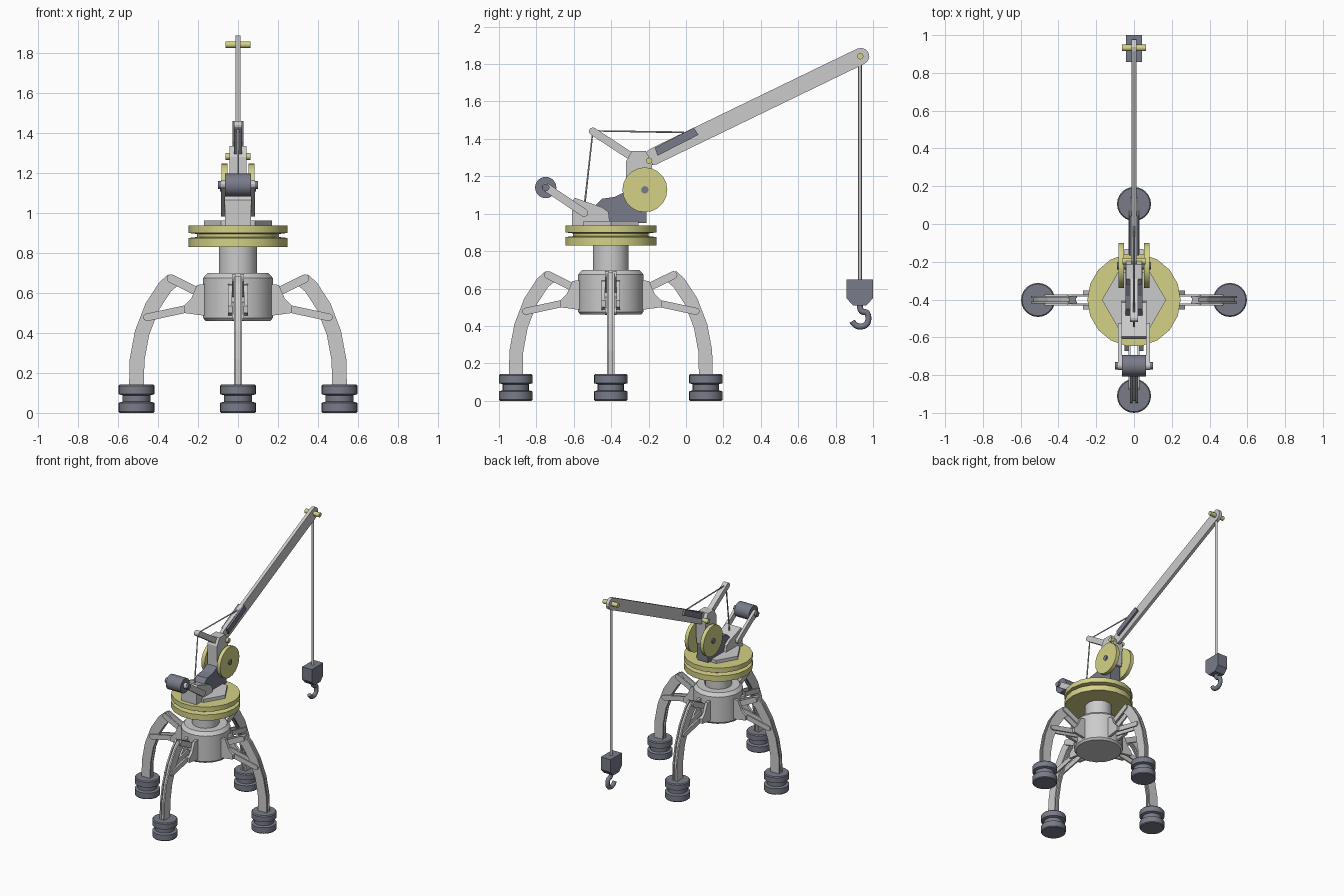
import bpy, bmesh
from math import sin, cos, pi, atan2
from mathutils import Matrix, Vector

if "Cube" in bpy.data.objects:
    bpy.data.objects.remove(bpy.data.objects["Cube"])

TY = -0.402  # tower axis


def material(name, rgb):
    m = bpy.data.materials.new(name)
    m.diffuse_color = (*rgb, 1)
    m.use_nodes = True
    m.node_tree.nodes["Principled BSDF"].inputs["Base Color"].default_value = m.diffuse_color
    return m


YELLOW = material("yellow", (0.66, 0.64, 0.24))
DARK = material("dark_grey", (0.19, 0.20, 0.25))


def finish(name, bm, mat=None, smooth=False):
    bmesh.ops.recalc_face_normals(bm, faces=bm.faces)
    me = bpy.data.meshes.new(name)
    bm.to_mesh(me)
    bm.free()
    ob = bpy.data.objects.new(name, me)
    bpy.context.collection.objects.link(ob)
    if mat:
        me.materials.append(mat)
    if smooth:
        bpy.ops.object.select_all(action='DESELECT')
        ob.select_set(True)
        bpy.context.view_layer.objects.active = ob
        bpy.ops.object.shade_smooth_by_angle(angle=0.6)
    return ob


def plate(name, pts, spans, mat=None):
    """Side profile (y, z) extruded over one or more x spans."""
    bm = bmesh.new()
    for a, b in spans:
        f = bm.faces.new([bm.verts.new((a, y, z)) for y, z in pts])
        r = bmesh.ops.extrude_face_region(bm, geom=[f])
        vs = [v for v in r['geom'] if isinstance(v, bmesh.types.BMVert)]
        bmesh.ops.translate(bm, verts=vs, vec=(b - a, 0, 0))
    return finish(name, bm, mat)


def pair(a, b):
    return [(a, b), (-b, -a)]


def capsule(p, q, r, n=6):
    """Rounded bar outline from p to q."""
    t = atan2(q[1] - p[1], q[0] - p[0])
    end = lambda c, s: [(c[0] + r * cos(s + pi * i / n), c[1] + r * sin(s + pi * i / n))
                        for i in range(n + 1)]
    return end(q, t - pi / 2) + end(p, t + pi / 2)


def lathe(name, prof, n, mat=None, loc=(0, TY, 0), phase=0.0):
    """Stack of (radius, z) rings around the z axis."""
    bm = bmesh.new()
    rings = [[bm.verts.new((r * cos(phase + 2 * pi * i / n), r * sin(phase + 2 * pi * i / n), z))
              for i in range(n)] for r, z in prof]
    for a, b in zip(rings, rings[1:]):
        for i in range(n):
            bm.faces.new((a[i], a[(i + 1) % n], b[(i + 1) % n], b[i]))
    bm.faces.new(rings[0])
    bm.faces.new(rings[-1])
    ob = finish(name, bm, mat, True)
    ob.location = loc
    return ob


def cross_pin(name, y, z, r, spans, mat=None, n=24):
    bm = bmesh.new()
    for a, b in spans:
        m = Matrix.Translation(((a + b) / 2, y, z)) @ Matrix.Rotation(pi / 2, 4, 'Y')
        bmesh.ops.create_cone(bm, cap_ends=True, segments=n, radius1=r, radius2=r,
                              depth=b - a, matrix=m)
    return finish(name, bm, mat, True)


def tube(name, pts, r, mat=None, smooth=False):
    cu = bpy.data.curves.new(name, 'CURVE')
    cu.dimensions = '3D'
    cu.bevel_depth, cu.bevel_resolution, cu.use_fill_caps = r, 2, True
    sp = cu.splines.new('NURBS' if smooth else 'POLY')
    sp.points.add(len(pts) - 1)
    for p, (y, z) in zip(sp.points, pts):
        p.co = (0, y, z, 1)
    if smooth:
        sp.use_endpoint_u, sp.order_u = True, 3
    ob = bpy.data.objects.new(name, cu)
    bpy.context.collection.objects.link(ob)
    if mat:
        cu.materials.append(mat)
    return ob


# Tower body, neck, slewing ring and deck
lathe("tower_body", [(.165, .46), (.178, .475), (.178, .675), (.155, .70)], 16, phase=pi / 16)
lathe("tower_neck", [(.097, .69), (.097, .84)], 16, phase=pi / 16)
lathe("slewing_ring", [(.247, .83), (.247, .875), (.205, .88), (.205, .895),
                       (.247, .90), (.247, .937)], 18, YELLOW)
lathe("deck_plate", [(.17, .93), (.17, .962)], 6)

# Four legs with their struts, brackets and feet
mid = [(.325, .665), (.365, .63), (.43, .53), (.48, .40), (.505, .265), (.508, .13)]


def leg_outline(w):
    left, right = [], []
    for i, p in enumerate(mid):
        a, b = Vector(mid[max(i - 1, 0)]), Vector(mid[min(i + 1, len(mid) - 1)])
        d = (b - a).normalized()
        n = Vector((-d.y, d.x)) * w
        left.append(tuple(Vector(p) + n))
        right.append(tuple(Vector(p) - n))
    return left + right[::-1]


bracket = [(.16, .645), (.205, .64), (.235, .57), (.27, .535), (.27, .50), (.16, .485)]
for k, side in enumerate(("back", "left", "front", "right")):
    parts = [
        plate(side + "_leg_flanges", leg_outline(.037), pair(.009, .02)),
        plate(side + "_leg_core", leg_outline(.027), [(-.01, .01)]),
        plate(side + "_upper_strut", capsule((.335, .672), (.19, .60), .021), pair(.019, .03)),
        plate(side + "_lower_strut", capsule((.455, .478), (.19, .535), .019), pair(.019, .03)),
        plate(side + "_bracket", bracket, pair(.03, .05)),
    ]
    for ob in parts:
        ob.location.y = TY
        ob.rotation_euler.z = k * pi / 2
    fx, fy = -sin(k * pi / 2) * .508, cos(k * pi / 2) * .508
    lathe(side + "_foot", [(.085, .0), (.09, .006), (.09, .05), (.07, .056), (.07, .088),
                           (.09, .094), (.09, .135), (.084, .142)], 24, DARK, (fx, TY + fy, 0))

# Machinery housing and mast
plate("counterweight_housing", [(-.61, .935), (-.61, 1.065), (-.595, 1.085), (-.45, 1.035),
                                (-.415, 1.01), (-.405, .935)], [(-.065, .065)])
plate("mast_base", [(-.50, .95), (-.50, 1.03), (-.45, 1.08), (-.38, 1.09), (-.32, 1.12),
                    (-.21, 1.12), (-.21, .95)], [(-.045, .045)], DARK)
plate("mast", [(-.32, 1.09), (-.32, 1.28), (-.29, 1.335), (-.215, 1.335), (-.18, 1.27),
               (-.19, 1.09)], [(-.042, .042)])

# Winch wheels
cross_pin("winch_wheels", -.22, 1.128, .12, pair(.053, .082), YELLOW, 20)
cross_pin("winch_axle", -.22, 1.128, .02, [(-.09, .09)], DARK, 12)

# Rear roller on two arms
plate("roller_arms", capsule((-.75, 1.143), (-.545, 1.005), .022), pair(.064, .085))
cross_pin("rear_roller", -.75, 1.14, .057, [(-.064, .064)], DARK)
cross_pin("roller_axle", -.75, 1.14, .02, [(-.1, .1)], DARK, 12)

# Boom, boom sleeve and pins
plate("boom", capsule((-.175, 1.305), (.935, 1.842), .045), [(-.0125, .0125)])
plate("boom_sleeve", [(-.167, 1.352), (.042, 1.46), (.067, 1.422), (-.152, 1.31)],
      [(-.027, .027)], DARK)
cross_pin("boom_pivot_pin", -.197, 1.283, .017, [(-.062, .062)], YELLOW, 12)
cross_pin("boom_tip_pin", .932, 1.842, .017, [(-.063, .063)], YELLOW, 12)

# Stay strut and stay cables
plate("stay_strut", capsule((-.498, 1.44), (-.26, 1.285), .021), [(-.02, .02)])
tube("stay_cables", [(-.01, 1.435), (-.498, 1.443), (-.542, 1.05)], .005)

# Hoist rope, hook block and hook
tube("hoist_rope", [(.93, 1.84), (.93, .64)], .01)
plate("hook_block", [(.858, .647), (1.0, .647), (1.0, .548), (.965, .51), (.893, .51),
                     (.858, .548)], [(-.042, .042)], DARK)
tube("hook", [(.93, .52), (.928, .475), (.975, .475), (.975, .405), (.91, .39), (.888, .425)],
     .016, DARK, True)
